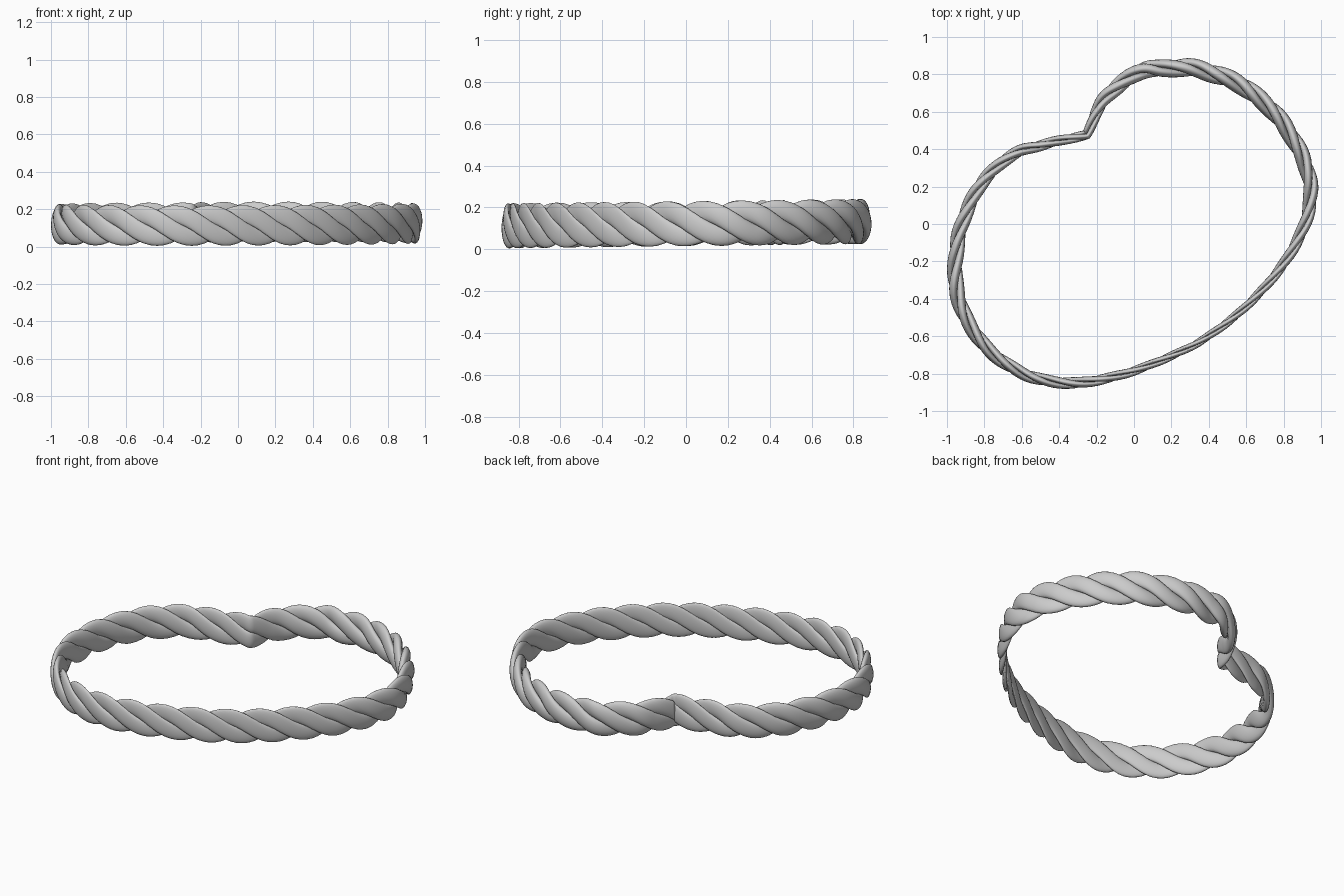
import bpy, math
from mathutils import Vector

if "Cube" in bpy.data.objects:
    bpy.data.objects.remove(bpy.data.objects["Cube"])

# Heart-shaped centre line: x, y, half thickness (starts and ends at the notch)
PATH = [(-.25, .475, .028), (-.20, .60, .034), (-.13, .70, .042), (.03, .815, .048),
        (.15, .83, .05), (.3, .835, .052), (.42, .805, .052), (.55, .755, .052),
        (.67, .67, .05), (.78, .56, .048), (.87, .42, .046), (.915, .32, .044),
        (.945, .18, .042), (.92, .02, .036), (.84, -.15, .031), (.74, -.29, .027),
        (.62, -.42, .025), (.5, -.525, .024), (.35, -.63, .023), (.2, -.705, .024),
        (0, -.785, .026), (-.17, -.83, .029), (-.32, -.85, .032), (-.48, -.835, .034),
        (-.62, -.785, .036), (-.78, -.67, .039), (-.9, -.5, .042), (-.952, -.33, .044),
        (-.95, -.15, .043), (-.92, 0, .041), (-.84, .18, .039), (-.74, .3, .036),
        (-.62, .385, .034), (-.5, .42, .031), (-.38, .45, .029), (-.25, .475, .028)]
STRANDS, TURNS, N, SIDES = 3, 10, 420, 14
HALF_H = 0.108


def sample_path():
    """Smooth the path, then space the samples evenly along it."""
    p = [Vector(q) for q in reversed(PATH)]
    p = [2 * p[0] - p[1]] + p + [2 * p[-1] - p[-2]]
    fine = []
    for i in range(1, len(p) - 2):
        a, b, c, d = p[i - 1:i + 3]
        for k in range(30):
            t = k / 30
            fine.append(.5 * (2 * b + (c - a) * t + (2 * a - 5 * b + 4 * c - d) * t ** 2
                              + (3 * b - a - 3 * c + d) * t ** 3))
    fine.append(p[-2])
    length = [0]
    for a, b in zip(fine, fine[1:]):
        length.append(length[-1] + (b.xy - a.xy).length)
    out, j = [], 0
    for i in range(N):
        s = length[-1] * i / N
        while length[j + 1] < s:
            j += 1
        f = (s - length[j]) / (length[j + 1] - length[j])
        out.append(fine[j].lerp(fine[j + 1], f))
    return out


def build_strand(name, pts, phase):
    """One strand spiralling round the centre line, flattened sideways."""
    verts, faces = [], []
    for i, p in enumerate(pts):
        tan = (pts[(i + 1) % N].xy - pts[i - 1].xy).normalized()
        out = Vector((tan.y, -tan.x))
        ang = phase - math.tau * TURNS * i / N
        for k in range(SIDES):
            b = math.tau * k / SIDES
            rad = .54 + .46 * math.cos(b)
            side = .54 * math.sin(b)
            u = rad * math.cos(ang) - side * math.sin(ang)
            v = rad * math.sin(ang) + side * math.cos(ang)
            xy = p.xy + out * (u * p.z)
            verts.append((xy.x, xy.y, .122 + .012 * p.y + v * HALF_H))
    for i in range(N):
        for k in range(SIDES):
            a, b = i * SIDES, (i + 1) % N * SIDES
            n = (k + 1) % SIDES
            faces.append((a + k, a + n, b + n, b + k))
    me = bpy.data.meshes.new(name)
    me.from_pydata(verts, [], faces)
    me.polygons.foreach_set("use_smooth", [True] * len(faces))
    # make normals point outward
    import bmesh
    bm = bmesh.new()
    bm.from_mesh(me)
    bmesh.ops.recalc_face_normals(bm, faces=bm.faces)
    bm.to_mesh(me)
    bm.free()
    ob = bpy.data.objects.new(name, me)
    bpy.context.collection.objects.link(ob)


# Three strands make the twisted rope
points = sample_path()
for s in range(STRANDS):
    build_strand(f"rope_strand_{s + 1}", points, math.tau * s / STRANDS)
